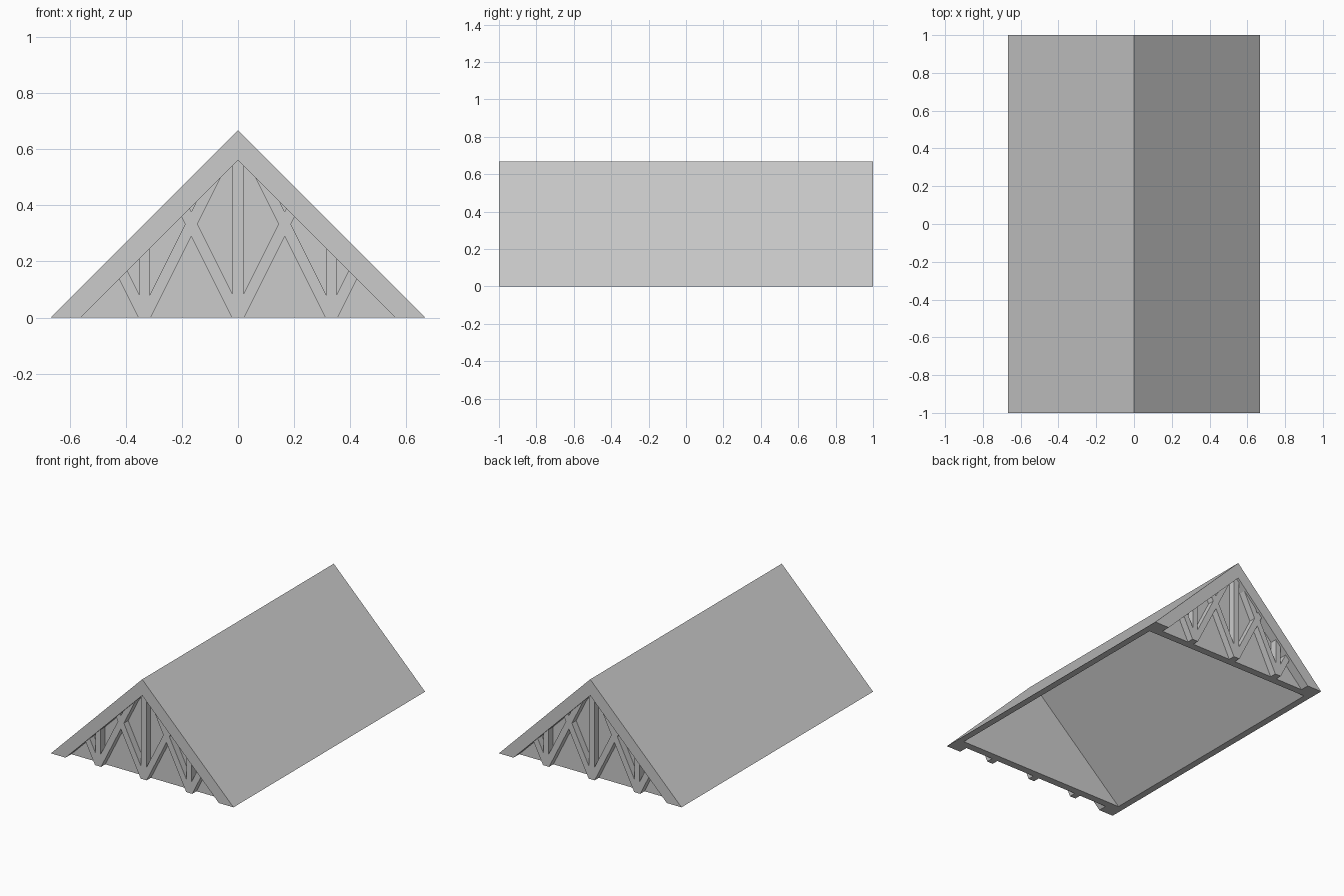
import bpy
import bmesh

cube = bpy.data.objects.get("Cube")
if cube:
    bpy.data.objects.remove(cube, do_unlink=True)

HALF = 0.667      # outer half width, equal to the ridge height
CAVITY = 0.622    # half width of the hollow inside
GABLE = 0.56      # half width and height of the recessed gable
WALL_IN, WALL_OUT, STRUT_OUT = 0.89, 0.94, 0.985

grey = bpy.data.materials.new("plain grey")
grey.use_nodes = True
colour = (0.6, 0.6, 0.6, 1)
grey.diffuse_color = colour
grey.node_tree.nodes["Principled BSDF"].inputs["Base Color"].default_value = colour


def prism(name, profile, y0, y1):
    """Extrude an x-z outline from y0 to y1."""
    bm = bmesh.new()
    face = bm.faces.new([bm.verts.new((x, y0, z)) for x, z in profile])
    new = bmesh.ops.extrude_face_region(bm, geom=[face])["geom"]
    verts = [v for v in new if isinstance(v, bmesh.types.BMVert)]
    bmesh.ops.translate(bm, verts=verts, vec=(0, y1 - y0, 0))
    bmesh.ops.recalc_face_normals(bm, faces=bm.faces)
    mesh = bpy.data.meshes.new(name)
    bm.to_mesh(mesh)
    bm.free()
    mesh.materials.append(grey)
    obj = bpy.data.objects.new(name, mesh)
    bpy.context.collection.objects.link(obj)
    return obj


def triangle(half, height, drop=0):
    """Gable outline, its slopes continued below the base by drop."""
    wide = half * (1 + drop / height)
    return [(-wide, -drop), (wide, -drop), (0, height)]


def cut(target, half, height, y0, y1):
    """Carve a triangular prism that runs out through the base."""
    cutter = prism("cutter", triangle(half, height, 0.1), y0, y1)
    cutter.hide_render = True
    mod = target.modifiers.new("cut", 'BOOLEAN')
    mod.operation = 'DIFFERENCE'
    mod.solver = 'EXACT'
    mod.object = cutter
    bpy.context.view_layer.objects.active = target
    bpy.ops.object.modifier_apply(modifier=mod.name)
    bpy.data.objects.remove(cutter, do_unlink=True)


# Roof shell with gable walls: hollow below, recessed at both ends
roof = prism("roof", triangle(HALF, HALF), -1, 1)
cut(roof, CAVITY, GABLE, -WALL_IN, WALL_IN)
cut(roof, GABLE, GABLE, -1.1, -WALL_OUT)
cut(roof, GABLE, GABLE, WALL_OUT, 1.1)


def strut(name, left, right, lean):
    """Bar from the base up to the rake, mirrored across the ridge and to the other gable."""
    def top(x):
        z = (GABLE - x) / (1 + lean)
        return (x + lean * z, z)
    profile = [(left, 0), (right, 0), top(right), top(left)]
    obj = prism(name, profile, -STRUT_OUT, -WALL_OUT + 0.005)
    mod = obj.modifiers.new("mirror", 'MIRROR')
    mod.use_axis = (True, True, False)
    mod.use_mirror_merge = False


# Gable truss: posts and crossing diagonals
SPAN, BAR, POST = 0.333, 0.022, 0.018
strut("king_post", 0, 0.02, 0)
strut("side_post", SPAN - POST, SPAN + POST, 0)
strut("inner_diagonal", -BAR, BAR, 0.5)
strut("crossing_diagonal", SPAN - BAR, SPAN + BAR, -0.5)
strut("outer_diagonal", SPAN - BAR, SPAN + BAR, 0.5)
